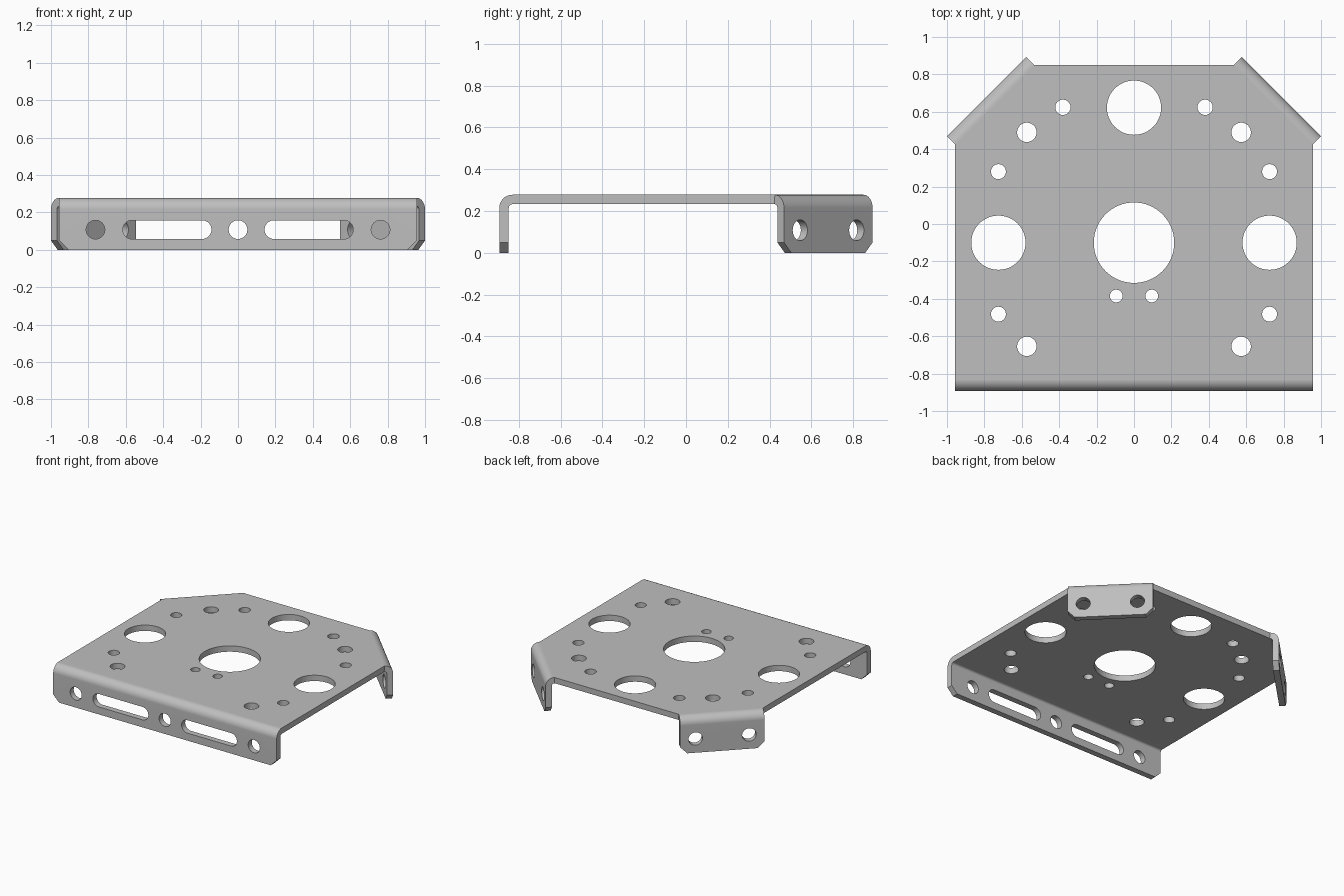
import bpy
import bmesh
from math import sin, cos, pi
from mathutils import Vector

cube = bpy.data.objects.get("Cube")
if cube:
    bpy.data.objects.remove(cube, do_unlink=True)

TOP, BEND, THICK, CHAMFER = 0.278, 0.0622, 0.045, 0.05
HOLE_Z, HOLE_R = 0.108, 0.05
bm = bmesh.new()


def slot(x, y, r, half=0.0, n=32):
    """Round hole, or a slot when half (the half length between centres) is set."""
    pts = []
    for side in (1, -1):
        for i in range(n // 2 + (1 if half else 0)):
            a = pi * i / (n // 2) - side * pi / 2
            if side < 0:
                a = pi / 2 + pi * i / (n // 2)
            pts.append((x + side * half + r * cos(a), y + r * sin(a)))
    return pts


def panel(loops, place, normal):
    """Fill an outline with holes, mapped into space by place()."""
    edges = []
    for loop in loops:
        vs = [bm.verts.new(place(*p)) for p in loop]
        edges += [bm.edges.new((vs[i - 1], vs[i])) for i in range(len(vs))]
    bmesh.ops.triangle_fill(bm, edges=edges, normal=normal, use_beauty=True)


def flange(p, q, holes, segments=8):
    """Rounded bend along plate edge p-q, then a hanging tab with clipped corners."""
    p, q = Vector((*p, 0)), Vector((*q, 0))
    along = (q - p).normalized()
    out = along.cross(Vector((0, 0, 1)))
    length = (q - p).length
    rows = []
    for i in range(segments + 1):
        a = pi / 2 * i / segments
        shift = out * BEND * sin(a) + Vector((0, 0, TOP - BEND + BEND * cos(a)))
        rows.append([bm.verts.new(e + shift) for e in (p, q)])
    for (a, b), (c, d) in zip(rows, rows[1:]):
        bm.faces.new((a, c, d, b))
    zf = TOP - BEND
    outline = [(0, zf), (0, CHAMFER), (CHAMFER, 0),
               (length - CHAMFER, 0), (length, CHAMFER), (length, zf)]
    cuts = [slot(length / 2 + s, HOLE_Z, HOLE_R, half) for s, half in holes]
    panel([outline] + cuts,
          lambda s, z: p + out * BEND + along * s + Vector((0, 0, z)), out)


# Flat plate with its holes
W, FRONT, BACK = 0.956, -0.831, 0.849
SIDE_Y, BACK_X = 0.425, 0.532
outline = [(-W, FRONT), (W, FRONT), (W, SIDE_Y), (BACK_X, BACK),
           (-BACK_X, BACK), (-W, SIDE_Y)]
holes = [slot(0, -0.1, 0.215, n=64), slot(0, 0.622, 0.145, n=48)]
for x, y, r, n in [(0.725, -0.1, 0.145, 48), (0.38, 0.624, 0.041, 32),
                   (0.573, 0.49, 0.052, 32), (0.725, 0.28, 0.04, 32),
                   (0.725, -0.482, 0.04, 32), (0.573, -0.654, 0.052, 32),
                   (0.095, -0.385, 0.034, 32)]:
    holes += [slot(s * x, y, r, n=n) for s in (1, -1)]
panel([outline] + holes, lambda x, y: Vector((x, y, TOP)), Vector((0, 0, 1)))

# Front flange with holes and slots, and the two angled back flanges
flange((-W, FRONT), (W, FRONT),
       [(0, 0), (-0.762, 0), (0.762, 0), (-0.379, 0.187), (0.379, 0.187)])
flange((W, SIDE_Y), (BACK_X, BACK), [(-0.191, 0), (0.191, 0)])
flange((-BACK_X, BACK), (-W, SIDE_Y), [(-0.191, 0), (0.191, 0)])

# Weld into one sheet facing outward
bmesh.ops.remove_doubles(bm, verts=bm.verts, dist=0.0001)
bmesh.ops.recalc_face_normals(bm, faces=bm.faces)
if max(bm.faces, key=lambda f: f.calc_area()).normal.z < 0:
    bmesh.ops.reverse_faces(bm, faces=bm.faces)
mesh = bpy.data.meshes.new("mounting_bracket")
bm.to_mesh(mesh)
bm.free()
bracket = bpy.data.objects.new("mounting_bracket", mesh)
bpy.context.collection.objects.link(bracket)

grey = bpy.data.materials.new("grey metal")
grey.use_nodes = True
colour = (0.52, 0.52, 0.52, 1)
grey.diffuse_color = colour
grey.node_tree.nodes["Principled BSDF"].inputs["Base Color"].default_value = colour
mesh.materials.append(grey)

# Sheet thickness and smooth bends
bpy.context.view_layer.objects.active = bracket
bracket.select_set(True)
solid = bracket.modifiers.new("thickness", 'SOLIDIFY')
solid.thickness = THICK
solid.offset = -1
solid.use_even_offset = True
solid.use_quality_normals = True
bpy.ops.object.modifier_apply(modifier=solid.name)
bpy.ops.object.shade_smooth_by_angle(angle=pi / 6)
weighted = bracket.modifiers.new("clean shading", 'WEIGHTED_NORMAL')
weighted.keep_sharp = True
